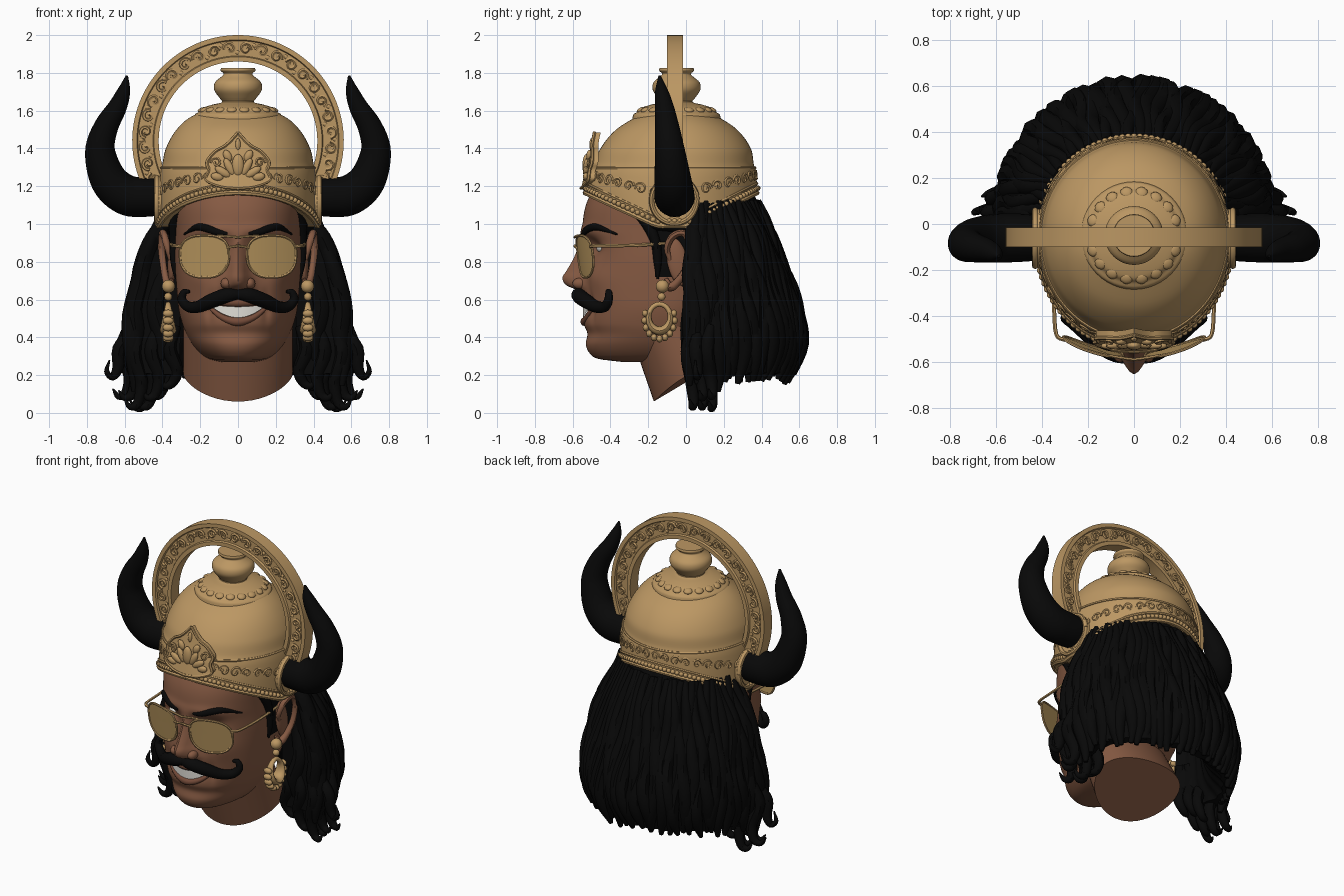
import bpy, bmesh, math, random
from mathutils import Vector, Matrix, Euler

if "Cube" in bpy.data.objects:
    bpy.data.objects.remove(bpy.data.objects["Cube"])
random.seed(4)
pi, sin, cos = math.pi, math.sin, math.cos

def material(name, col):
    m = bpy.data.materials.new(name)
    m.diffuse_color = (*col, 1)
    m.use_nodes = True
    m.node_tree.nodes["Principled BSDF"].inputs["Base Color"].default_value = m.diffuse_color
    return m
GOLD = material("antique gold", (.50, .31, .125))
SKIN = material("brown skin", (.24, .103, .056))
BLACK = material("black hair and horn", (.0025, .0025, .0025))
LENS = material("gold lens", (.47, .30, .11))
WHITE = material("tooth white", (.75, .73, .68))
LIP = material("lip brown", (.18, .072, .042))

# ---- helpers ----
def curve(keys, t):
    """Smooth interpolation of rows (t, values...)."""
    t = min(max(t, keys[0][0]), keys[-1][0])
    i = 0
    while i < len(keys) - 2 and t > keys[i + 1][0]:
        i += 1
    def slope(k, c):
        a, b = keys[max(k - 1, 0)], keys[min(k + 1, len(keys) - 1)]
        return (b[c] - a[c]) / (b[0] - a[0])
    a, b = keys[i], keys[i + 1]
    h = b[0] - a[0]
    s = (t - a[0]) / h
    return [(2*s**3 - 3*s*s + 1)*a[c] + (s**3 - 2*s*s + s)*h*slope(i, c)
            + (3*s*s - 2*s**3)*b[c] + (s**3 - s*s)*h*slope(i + 1, c) for c in range(1, len(a))]

def surf(bm, f, nu, nv, cap=True, wrap=True):
    rows = [[bm.verts.new(f(i / nu, j / nv)) for i in range(nu + (not wrap))] for j in range(nv + 1)]
    for p, q in zip(rows, rows[1:]):
        for i in range(nu):
            k = (i + 1) % len(p)
            bm.faces.new((p[i], p[k], q[k], q[i]))
    if cap:
        bm.faces.new(rows[0])
        bm.faces.new(rows[-1])

def tube(bm, pts, n=8, sub=4, flat=1.0):
    """Round tube through (x, y, z, radius) points; flat scales its y thickness."""
    keys = [(i, *p) for i, p in enumerate(pts)]
    m = (len(pts) - 1) * sub
    path = [curve(keys, k / sub) for k in range(m + 1)]
    rings, nor = [], None
    for k, p in enumerate(path):
        t = (Vector(path[min(k + 1, m)][:3]) - Vector(path[max(k - 1, 0)][:3])).normalized()
        if nor is None:
            nor = t.orthogonal()
        nor = (nor - t * nor.dot(t)).normalized()
        rings.append((Vector(p[:3]), nor.copy(), t.cross(nor), max(p[3], .001)))
    def f(u, v):
        c, a, b, r = rings[round(v * m)]
        d = (a * cos(2*pi*u) + b * sin(2*pi*u)) * r
        return c + Vector((d.x, d.y * flat, d.z))
    surf(bm, f, n, m)

def ball(bm, c, r, rot=(0, 0, 0), sub=2):
    bmesh.ops.create_icosphere(bm, subdivisions=sub, radius=1,
                               matrix=Matrix.LocRotScale(Vector(c), Euler(rot), Vector(r)))

def done(bm, name, mat, mirror=False):
    bmesh.ops.recalc_face_normals(bm, faces=bm.faces[:])
    me = bpy.data.meshes.new(name)
    bm.to_mesh(me)
    bm.free()
    for m in (mat if isinstance(mat, list) else [mat]):
        me.materials.append(m)
    ob = bpy.data.objects.new(name, me)
    bpy.context.collection.objects.link(ob)
    if mirror:
        ob.modifiers.new("mirror", 'MIRROR').use_mirror_merge = False

def tubes(name, mat, paths, mirror=True, **kw):
    bm = bmesh.new()
    for p in paths:
        tube(bm, p, **kw)
    done(bm, name, mat, mirror)

# ---- head: stacked rings with sculpted face ----
HEAD = [(.270, -.34, .10, -.06), (.285, -.46, .155, -.02), (.31, -.505, .195, 0), (.36, -.53, .24, .03),
        (.42, -.522, .275, .06), (.47, -.54, .295, .1), (.55, -.54, .315, .2), (.65, -.545, .325, .28),
        (.80, -.53, .335, .33), (.90, -.535, .335, .34), (.96, -.548, .335, .34), (1.1, -.53, .34, .34),
        (1.27, -.45, .33, .32)]
NOSE = [(.625, 0, .08), (.65, .03, .075), (.675, .09, .068), (.715, .115, .06), (.75, .10, .05),
        (.82, .065, .04), (.89, .035, .034), (.95, .01, .045), (1.0, 0, .05)]
YC, N = -.1, 2.25
def g(x, z, cx, cz, sx, sz):
    return math.exp(-((abs(x) - cx) / sx)**2 - ((z - cz) / sz)**2)
def disp(x, z):
    p, w = curve(NOSE, z)
    return (p * math.exp(-(x / w)**2) - .045*g(x, z, .14, .875, .07, .05) + .02*g(x, z, .21, .72, .06, .07)
            + .012*g(x, z, .12, .97, .1, .03) - .02*g(x, z, 0, .535, .11, .025) - .015*g(x, z, .15, .56, .02, .08))
def face_y(x, z):
    yf, w, _ = curve(HEAD, z)
    return YC + (yf - YC) * max(0, 1 - (abs(x) / w)**N)**(1 / N) - disp(x, z)
def head_pt(u, v):
    z = .27 + v**1.25
    yf, w, yb = curve(HEAD, z)
    s, c = sin(2*pi*u), cos(2*pi*u)
    x = w * math.copysign(abs(s)**(2 / N), s)
    k = abs(c)**(2 / N)
    return (x, YC + (yf - YC)*k - disp(x, z)*min(1, 2*k) if c > 0 else YC + (yb - YC)*k, z)
bm = bmesh.new()
surf(bm, head_pt, 160, 110)
for f in bm.faces:     # scalp and hairline
    c = f.calc_center_median()
    f.material_index = int(c.z > .72 and c.y > -.17 - max(0, c.z - .95) * 1.1)
done(bm, "head", [SKIN, BLACK])

bm = bmesh.new()
def neck_pt(u, v):
    x, y = .29 * sin(2*pi*u), .03 - .2 * cos(2*pi*u)
    zb = .06 + .5 * (y + .17) + .6*x*x
    return (x, y - .17*v, zb + (.55 - zb)*v)
surf(bm, neck_pt, 48, 10)
done(bm, "neck", SKIN)

bm = bmesh.new()
ball(bm, (.062, -.56, .685), (.03, .042, .03), sub=3)
done(bm, "nostril", SKIN, True)
bm = bmesh.new()
ball(bm, (.352, -.045, .80), (.022, .055, .13), (.2, 0, 0), 3)
tube(bm, [(.355, -.08, .80, .012), (.372, -.10, .87, .016), (.39, -.07, .935, .019), (.40, -.01, .95, .019),
          (.405, .022, .88, .019), (.395, .008, .78, .018), (.38, -.04, .70, .02), (.362, -.085, .665, .024), (.35, -.105, .71, .01)])
done(bm, "ear", SKIN, True)
bm = bmesh.new()
ball(bm, (.14, -.425, .875), (.055, .05, .035), sub=3)
done(bm, "eyeball", WHITE, True)

# ---- mouth, moustache, brows ----
bm = bmesh.new()
def teeth_pt(u, v):
    x = -.13 + .26*u
    lo, hi = .505 + 3*x*x, .562 + .4*x*x
    return (x, -.545 + 1.8*x*x, lo + (hi - lo)*v)
surf(bm, teeth_pt, 24, 3, cap=False, wrap=False)
done(bm, "teeth", WHITE)
XS = (-.155, -.1, -.05, 0, .05, .1, .155)
tubes("lips", LIP, [[(x, -.535 + 1.7*x*x, .483 + 3.3*x*x, .025 - .1*abs(x)) for x in XS],
                    [(x, -.54 + 1.8*x*x, .585 + .2*abs(x)*abs(x), .026 - .08*abs(x)) for x in XS]], False)
tubes("moustache", BLACK, [[(-.01, -.57, .628, .024), (.06, -.568, .622, .039), (.14, -.53, .593, .039), (.21, -.475, .562, .032),
      (.265, -.43, .563, .028), (.297, -.41, .60, .023), (.285, -.41, .638, .018), (.257, -.42, .642, .008)]], n=12, sub=6)
tubes("eyebrow", BLACK, [[(x, face_y(x, z), z, r) for x, z, r in
      ((.055, .948, .008), (.11, .958, .018), (.17, .978, .02), (.22, .982, .017), (.285, .945, .005))]], n=10, flat=.7)

# ---- sunglasses ----
def lens_pt(a, k=1):
    s, c = sin(a), cos(a)
    x = .178 + k * .13 * math.copysign(abs(c)**.8, c) * (1 + .05*s)
    z = .832 + k * (.115 if s < 0 else .108) * math.copysign(abs(s)**.8, s)
    return Vector((x, -.587 + .85*x*x + .12*(.95 - z), z))
bm = bmesh.new()
surf(bm, lambda u, v: lens_pt(2*pi*u, .05 + .95*v), 40, 6)
done(bm, "sunglass_lens", LENS, True)
tubes("sunglass_frame", GOLD, [[(*lens_pt(2*pi*i/24), .007) for i in range(25)],
      [(0, -.59, .93, .007), (.06, -.582, .935, .007), (.11, -.572, .938, .007)], [(0, -.59, .885, .007), (.06, -.58, .875, .007)],
      [(.30, -.505, .88, .009), (.338, -.48, .885, .009), (.348, -.36, .885, .009), (.352, -.22, .89, .009), (.35, -.08, .90, .008)]], n=6)

# ---- hair: thick shell, locks and end curls ----
HAIR = [(.17, .55, .51), (.35, .575, .555), (.5, .57, .55), (.65, .545, .505), (.8, .51, .445), (.9, .465, .42), (1.0, .42, .385), (1.17, .36, .30)]
def hair_pt(u, v):
    th = (2*v - 1) * 1.65
    e = min(1, abs(th) / 1.65)**6
    if u < .6:
        z = 1.17 - 1.0*u/.6
        a, b = curve(HAIR, z)
    else:
        z, a, b = curve([(.6, .20, .52, .48), (.75, .38, .40, .36), (1, 1.15, .33, .28)], u)
        a += (.31 - a) * e
    k = 1 + .012*sin(31*th + 2*sin(9*z))
    return (a*k*sin(th), .05 + b*k*cos(th), z)
bm = bmesh.new()
surf(bm, hair_pt, 40, 140)
done(bm, "hair_mass", BLACK)
paths = []
for i in range(40):
    t0 = (2*i/39 - 1) * 1.6
    end = .17 + random.uniform(-.02, .04) - .05*(abs(t0) > 1.3)
    ph, p = random.uniform(0, 6), []
    for k in range(11):
        z = 1.12 + (end - 1.12)*k/10
        a, b = curve(HAIR, z)
        th = t0 + .035*sin(11*z + ph)
        r = (.022 + .022*min(1, k/4)) * (1 if k < 9 else .8 if k == 9 else .3)
        o = .008*sin(14*z + ph) - .006
        p.append(((a + o)*sin(th), .05 + (b + o)*cos(th), z, r))
    paths.append(p)
tubes("hair_locks", BLACK, paths, False, n=8, sub=2)
paths = []
for i in range(9):
    x, y, d = .33 + .031*i, .03 + .05*(i % 3), -.12 + .11*abs(i - 5)/4 + .02*(i % 2)
    paths.append([(x, y, .46, .03), (x + .035, y - .02, .34 + d*.3, .038), (x - .005, y, .22 + d*.6, .034),
                  (x + .015, y + .01, .145 + d, .026), (x + .055, y, .125 + d, .018), (x + .085, y - .01, .165 + d, .004)])
paths.append([(.57, .06, .42, .03), (.63, .05, .34, .035), (.635, .06, .24, .03), (.665, .06, .19, .02), (.695, .05, .22, .014), (.68, .05, .28, .004)])
paths += [[(.36, .03, 1.0, .03), (.43, .04, .95, .045), (.49, .045, .82, .05), (.52, .04, .68, .05), (.55, .03, .55, .05), (.54, .03, .42, .05), (.57, .03, .3, .02)],
          [(.37, .06, .85, .03), (.41, .05, .7, .045), (.44, .03, .55, .05), (.40, .02, .4, .05), (.41, .02, .28, .02)]]
tubes("hair_curls", BLACK, paths, n=8)
tubes("sideburn", BLACK, [[(.315, -.27, 1.07, .02), (.335, -.2, .99, .03), (.338, -.16, .90, .026), (.336, -.15, .8, .022), (.33, -.15, .71, .006)],
      [(.335, -.2, 1.0, .03), (.35, -.08, .99, .03), (.37, .02, .98, .035)]])

# ---- helmet ----
HELM = [(.95, .425, .47, .44), (1.16, .42, .475, .437), (1.285, .41, .447, .43), (1.31, .402, .43, .42),
        (1.4, .382, .393, .403), (1.5, .325, .31, .33), (1.57, .245, .20, .225), (1.62, .12, .11, .12)]
def rim(th):
    return .985 + .175 * max(0, (abs(cos(th)) - .2) / .8)
def helm(th, z, k=1):
    a, bf, bb = curve(HELM, z)
    return Vector((a*k*sin(th), -.06 - (bf if cos(th) > 0 else bb)*k*cos(th), z))
bm = bmesh.new()
def helm_pt(u, v):
    th, j = 2*pi*u, round(v * 33)
    if j == 0:
        return helm(th, rim(th), .78)
    z = rim(th) + (1.3 - rim(th))*(j - 1)/10 if j < 11 else 1.3 + .32*(j - 11)/22
    return helm(th, z)
surf(bm, helm_pt, 96, 33, cap=False)
done(bm, "helmet_dome", GOLD)
ring = [2*pi*i/72 for i in range(73)]
tubes("helmet_bands", GOLD, [[(*helm(t, rim(t) + o), r) for t in ring] for o, r in ((.005, .013), (.055, .008))]
      + [[(*helm(t, 1.297), .008) for t in ring]], False, n=6, sub=2)
bm = bmesh.new()
for i in range(104):
    t = 2*pi*i/104
    ball(bm, helm(t, rim(t) + .03, 1.01), (.0145,)*3)
done(bm, "helmet_beads", GOLD)
def scroll(place, s, r, flip):   # spiral relief mapped by place(a, b)
    return [(*place(s*(1 - k/11)*cos(k*.8)*flip, s*(1 - k/11)*sin(k*.8)), r) for k in range(10)]
paths = []
for i in range(40):
    t = 2*pi*(i + .5)/40
    zc = (rim(t) + .06 + 1.29) / 2
    paths.append(scroll(lambda a, b: helm(t + a/.44, zc + b), .032, .007, (-1)**i))
tubes("helmet_scrolls", GOLD, paths, False, n=5, sub=2)

# crown collar and pot-shaped finial
LATHE = [(0, .235, 1.555), (1, .228, 1.58), (2, .205, 1.595), (3, .185, 1.615), (4, .135, 1.632), (5, .085, 1.645), (6, .10, 1.67),
         (7, .126, 1.71), (8, .122, 1.75), (9, .088, 1.78), (10, .076, 1.795), (11, .092, 1.812), (12, .09, 1.826)]
bm = bmesh.new()
def lathe_pt(u, v):
    r, z = curve(LATHE, v*12)
    return (r*cos(2*pi*u), -.05 + r*sin(2*pi*u), z)
surf(bm, lathe_pt, 48, 48)
for i in range(18):
    t = 2*pi*i/18
    ball(bm, (.19*cos(t), -.05 + .19*sin(t), 1.605), (.026, .028, .012), (0, .4, t))
done(bm, "crown_finial", GOLD)

# halo arch with raised edges and scrollwork
PROF = [(.42, -.042), (.445, -.042), (.45, -.03), (.53, -.03), (.535, -.042), (.56, -.042),
        (.56, .042), (.535, .042), (.53, .03), (.45, .03), (.445, .042), (.42, .042)]
AY, AZ = -.058, 1.44
bm = bmesh.new()
def arch_pt(u, v):
    r, y = PROF[round(u*12) % 12]
    t = -.5 + v*(pi + 1)
    return (r*cos(t), AY + y, AZ + r*sin(t))
surf(bm, arch_pt, 12, 80)
for i in range(24):
    t = -.42 + (pi + .84)*i/23
    for s in (-1, 1):
        def on_arch(a, b):
            return ((.49 + b)*cos(t + a/.49), AY + s*.032, AZ + (.49 + b)*sin(t + a/.49))
        tube(bm, scroll(on_arch, .034, .009, (-1)**i), 5, 2)
        ball(bm, on_arch(.045, .022*(-1)**i), (.012, .008, .012), sub=1)
done(bm, "halo_arch", GOLD)

# lotus emblem on the brow
def emb(x, z, o=0):
    return (x, -.545 - o + .9*x*x + .24*(z - 1.2), z)
OUT = [(0, 1.19), (.09, 1.20), (.17, 1.235), (.155, 1.285), (.165, 1.33), (.12, 1.385), (.075, 1.41), (.04, 1.44), (0, 1.485)]
bm = bmesh.new()
ok = [(i, *p) for i, p in enumerate(OUT)]
def plate_pt(u, v):
    x, z = curve(ok, 8*(2*u if u < .5 else 2 - 2*u))
    x = x if u < .5 else -x
    k = (.02, 1, 1, .02)[round(v*3)]
    return emb(x*k, 1.32 + (z - 1.32)*k, .008 if v < .5 else -.025)
surf(bm, plate_pt, 64, 3)
for s in (-1, 1):
    tube(bm, [(*emb(s*x, z, .008), .009) for x, z in OUT], 6)
    for x, z, l, a in ((.045, 1.30, .055, .5), (.08, 1.275, .05, 1.0), (.11, 1.25, .035, 1.35), (.055, 1.36, .035, .5)):
        ball(bm, emb(s*x, z, .008), (.022, .016, l), (0, s*a, 0))
    tube(bm, scroll(lambda a, b: emb(s*(.115 + a), 1.325 + b, .01), .03, .007, 1), 5, 2)
ball(bm, emb(0, 1.31, .01), (.032, .02, .06), sub=3)
ball(bm, emb(0, 1.42, .008), (.014, .012, .035))
done(bm, "lotus_emblem", GOLD)

# ---- horns and their mounts ----
tubes("horn", BLACK, [[(.40, -.06, 1.145, .098), (.50, -.06, 1.143, .105), (.595, -.062, 1.155, .106), (.685, -.07, 1.235, .098),
      (.73, -.085, 1.385, .080), (.70, -.10, 1.51, .065), (.638, -.115, 1.62, .050), (.604, -.13, 1.705, .034), (.588, -.14, 1.785, .006)]], n=24, sub=6)
bm = bmesh.new()
surf(bm, lambda u, v: (.385 + .045*v, -.062 + .128*cos(2*pi*u), 1.125 + .13*sin(2*pi*u)), 40, 1)
tube(bm, [(.43, -.062 + .12*cos(2*pi*i/24), 1.125 + .123*sin(2*pi*i/24), .014) for i in range(25)], 8, 2)
done(bm, "horn_mount", GOLD, True)

# ---- earrings: stud, link and a hoop flaring towards the bottom ----
bm = bmesh.new()
ball(bm, (.368, -.125, .67), (.035,)*3, sub=3)
ball(bm, (.37, -.13, .615), (.022,)*3)
def hoop_pt(u, v):
    t, a = 2*pi*v, 2*pi*u
    w = .5 - .5*cos(t)
    r = .064 + (.012 + .010*w) * cos(a)
    return (.37 + (.014 + .03*w)*sin(a), -.14 + r*.9*sin(t), .505 + r*1.1*cos(t))
surf(bm, hoop_pt, 12, 40, cap=False)
for i in range(11):
    t = pi*(.4 + 1.2*i/10)
    ball(bm, (.37, -.14 + .08*sin(t), .495 + .103*cos(t)), (.03, .017, .02))
done(bm, "earring", GOLD, True)

bpy.ops.object.select_all(action='SELECT')
bpy.context.view_layer.objects.active = bpy.context.scene.objects[0]
bpy.ops.object.shade_smooth_by_angle(angle=math.radians(45))
